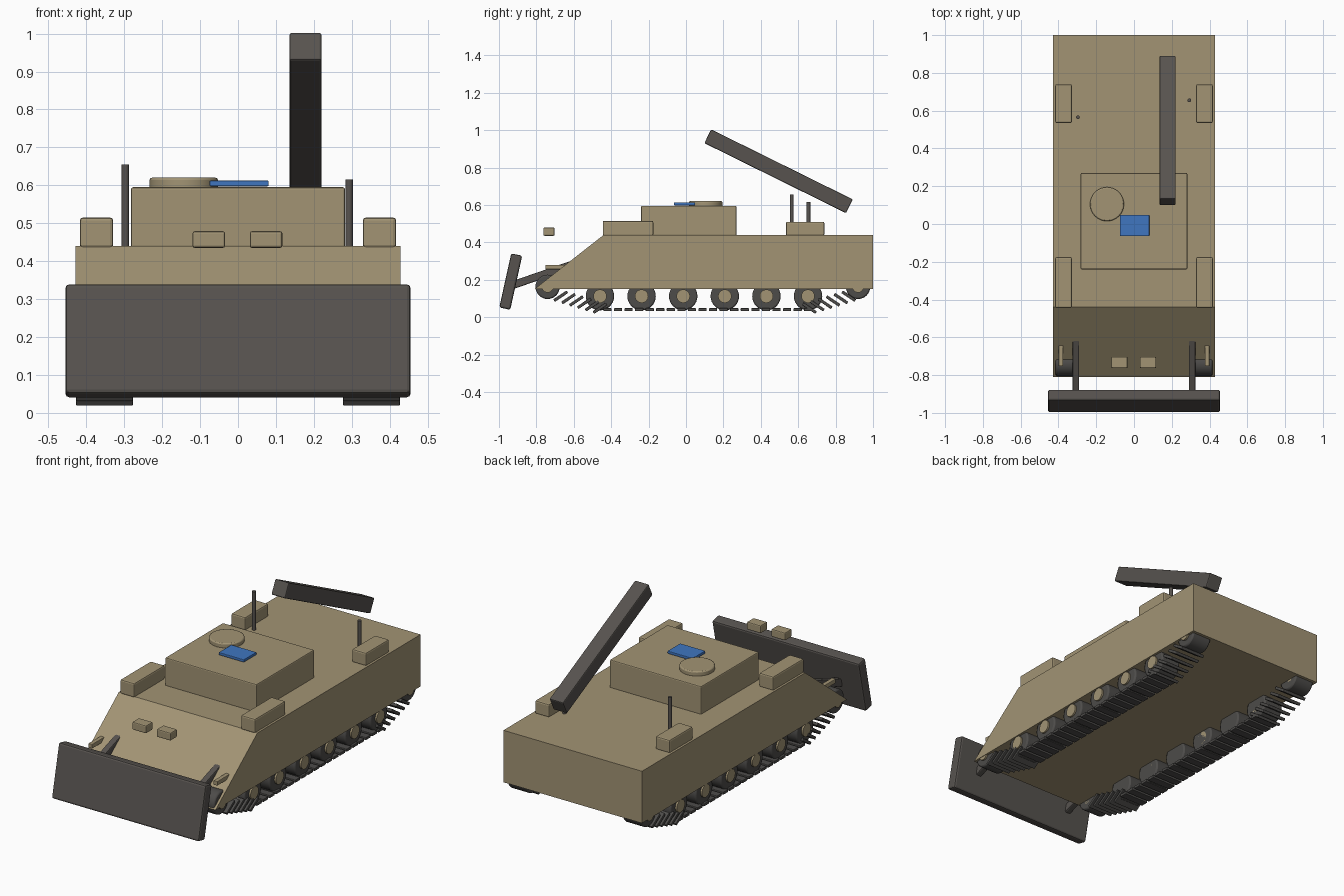
import bpy, bmesh
from math import radians, pi
from mathutils import Vector

cube = bpy.data.objects.get("Cube")
if cube:
    bpy.data.objects.remove(cube, do_unlink=True)


def material(name, rgb):
    m = bpy.data.materials.new(name)
    m.use_nodes = True
    m.diffuse_color = (*rgb, 1)
    m.node_tree.nodes["Principled BSDF"].inputs["Base Color"].default_value = (*rgb, 1)
    return m


TAN = material("desert tan", (0.36, 0.295, 0.175))
STEEL = material("dark steel", (0.095, 0.086, 0.078))
RUBBER = material("track grey", (0.075, 0.072, 0.068))
BLUE = material("blue panel", (0.05, 0.18, 0.53))


def finish(obj, name, mat, bevel=0.0):
    obj.name = name
    obj.data.materials.append(mat)
    if bevel:
        mod = obj.modifiers.new("soft edges", "BEVEL")
        mod.width, mod.segments = bevel, 2
    return obj


def box(name, centre, size, mat, tilt=0.0, bevel=0.006):
    bpy.ops.mesh.primitive_cube_add(size=1, location=centre)
    obj = bpy.context.object
    obj.scale = size
    bpy.ops.object.transform_apply(location=False, rotation=False, scale=True)
    obj.rotation_euler.x = radians(tilt)
    return finish(obj, name, mat, bevel)


def cylinder(name, centre, radius, depth, mat, axis="z", bevel=0.0, sides=32):
    bpy.ops.mesh.primitive_cylinder_add(vertices=sides, radius=radius, depth=depth, location=centre)
    obj = bpy.context.object
    if axis == "x":
        obj.rotation_euler.y = pi / 2
    bpy.ops.object.shade_smooth_by_angle(angle=radians(40))
    return finish(obj, name, mat, bevel)


# Hull: side profile extruded across the width
bm = bmesh.new()
profile = [(-0.81, 0.15), (1.0, 0.15), (1.0, 0.44), (-0.44, 0.44)]
face = bm.faces.new([bm.verts.new((-0.428, y, z)) for y, z in profile])
side = bmesh.ops.extrude_face_region(bm, geom=[face])
bmesh.ops.translate(bm, vec=(0.856, 0, 0),
                    verts=[g for g in side["geom"] if isinstance(g, bmesh.types.BMVert)])
bmesh.ops.recalc_face_normals(bm, faces=bm.faces)
mesh = bpy.data.meshes.new("hull")
bm.to_mesh(mesh)
bm.free()
hull = bpy.data.objects.new("hull", mesh)
bpy.context.collection.objects.link(hull)
finish(hull, "hull", TAN)

# Upper structure, hatch, marker panel and antennas
box("cabin", (0, 0.015, 0.515), (0.565, 0.51, 0.16), TAN)
cylinder("hatch", (-0.143, 0.105, 0.605), 0.09, 0.03, TAN, bevel=0.006)
box("marker_panel", (0.003, -0.008, 0.605), (0.156, 0.112, 0.015), BLUE, bevel=0.003)
cylinder("antenna_right", (-0.297, 0.565, 0.545), 0.01, 0.22, STEEL, sides=12)
cylinder("antenna_left", (0.293, 0.655, 0.525), 0.01, 0.18, STEEL, sides=12)

# Crane boom and front blade
box("boom", (0.178, 0.495, 0.78), (0.085, 0.845, 0.082), STEEL, tilt=-26.3)
box("blade", (0, -0.937, 0.19), (0.91, 0.06, 0.296), STEEL, tilt=-12.5, bevel=0.01)
for x in (-0.077, 0.074):
    box("headlight", (x, -0.733, 0.457), (0.086, 0.06, 0.044), TAN)

for s, label in ((1, "left"), (-1, "right")):
    # Stowage boxes and blade mounting
    box(f"front_stowage_{label}", (s * 0.373, -0.31, 0.475), (0.088, 0.27, 0.08), TAN, bevel=0.008)
    box(f"rear_stowage_{label}", (s * 0.373, 0.637, 0.473), (0.088, 0.205, 0.074), TAN, bevel=0.008)
    box(f"blade_arm_{label}", (s * 0.308, -0.765, 0.227), (0.036, 0.34, 0.042), STEEL, tilt=19)
    box(f"tow_bracket_{label}", (s * 0.387, -0.69, 0.268), (0.024, 0.125, 0.024), TAN, bevel=0.003)

    # Road wheels, with smaller raised wheels at both ends
    wheels = [(-0.46 + 0.2225 * i, 0.112, 0.076) for i in range(6)]
    wheels += [(-0.74, 0.162, 0.065), (0.92, 0.162, 0.065)]
    for y, z, r in wheels:
        cylinder(f"wheel_{label}", (s * 0.355, y, z), r, 0.12, RUBBER, "x", bevel=0.008)
        cylinder(f"hub_{label}", (s * 0.36, y, z), r * 0.47, 0.13, TAN, "x")

    # Track: flat ground links, then slanted links climbing at each end
    for i in range(20):
        box(f"track_link_{label}", (s * 0.352, -0.42 + 0.0565 * i, 0.04),
            (0.15, 0.044, 0.016), RUBBER, bevel=0.003)
    for end, start in ((-1, -0.46), (1, 0.66)):
        for i in range(6):
            t = i / 5
            y = start + end * 0.21 * t
            box(f"track_link_{label}", (s * 0.352, y, 0.048 + 0.064 * t),
                (0.15, 0.085, 0.016), RUBBER, tilt=-end * 34, bevel=0.003)
